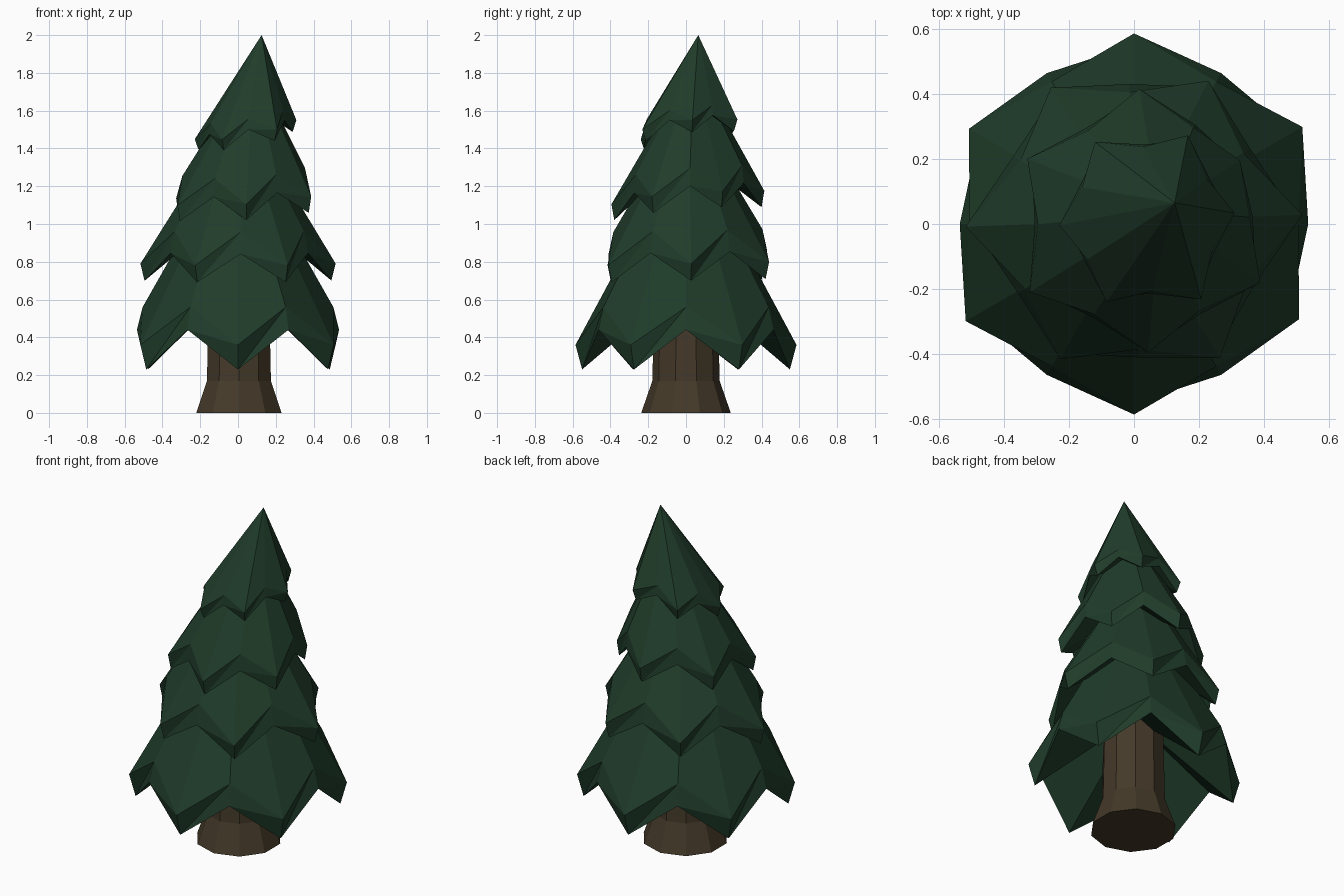
import bpy, bmesh, math

if "Cube" in bpy.data.objects:
    bpy.data.objects.remove(bpy.data.objects["Cube"])


def material(name, rgb):
    m = bpy.data.materials.new(name)
    m.diffuse_color = (*rgb, 1)
    m.use_nodes = True
    m.node_tree.nodes["Principled BSDF"].inputs["Base Color"].default_value = m.diffuse_color
    return m


green = material("needle green", (0.0140, 0.045, 0.023))
brown = material("bark brown", (0.058, 0.041, 0.022))


def make_object(name, bm, mat):
    bmesh.ops.recalc_face_normals(bm, faces=bm.faces)
    mesh = bpy.data.meshes.new(name)
    bm.to_mesh(mesh)
    bm.free()
    mesh.materials.append(mat)
    bpy.context.collection.objects.link(bpy.data.objects.new(name, mesh))


def bridge(bm, a, b, split=False):
    n = len(a)
    for i in range(n):
        j = (i + 1) % n
        if split:
            bm.faces.new((a[i], a[j], b[i]))
            bm.faces.new((a[j], b[j], b[i]))
        else:
            bm.faces.new((a[i], a[j], b[j], b[i]))


def fan(bm, ring, point):
    v = bm.verts.new(point)
    for i in range(len(ring)):
        bm.faces.new((ring[i], ring[(i + 1) % len(ring)], v))


# One skirt of six drooping points; tip and notch are (radius, z),
# reach scales the radius of each point in turn
def tier(name, centre, rot, tilt, apex, tip_out, notch_out, tip_rim, notch_rim,
         reach=(1, 1, 1, 1, 1, 1)):
    bm = bmesh.new()

    def ring(tip, notch):
        verts = []
        for i in range(12):
            r, z = notch if i % 2 else (tip[0] * reach[i // 2], tip[1])
            a = math.radians(rot + 30 * i)
            x, y = r * math.cos(a), r * math.sin(a)
            verts.append(bm.verts.new((centre[0] + x, centre[1] + y,
                                       z + tilt[0] * x + tilt[1] * y)))
        return verts

    outer = ring(tip_out, notch_out)
    rim = ring(tip_rim, notch_rim)
    fan(bm, outer, apex)
    bridge(bm, outer, rim, split=True)
    # hollow underside
    fan(bm, rim, (*centre, tip_rim[1] + 0.85 * tip_rim[0]))
    make_object(name, bm, green)


tier("lowest_branches", (0, 0), 30, (0, 0), (0, 0, 1.45),
     (0.585, 0.36), (0.505, 0.56), (0.55, 0.23), (0.535, 0.44),
     (1.02, 1, 1, 1.02, 1, 1))
tier("lower_branches", (0, 0.01), 2, (0, 0.02), (0.01, 0.01, 1.63),
     (0.507, 0.79), (0.395, 0.965), (0.485, 0.70), (0.42, 0.85),
     (1.02, 0.96, 0.95, 1.02, 0.95, 0.98))
tier("upper_branches", (0.03, 0.01), 32, (0.06, 0.09), (0.08, 0.04, 1.85),
     (0.405, 1.14), (0.325, 1.275), (0.39, 1.055), (0.335, 1.18),
     (0.86, 1, 1, 1.02, 1, 1))
tier("top_branches", (0.04, 0.015), 4, (0.18, 0.12), (0.125, 0.065, 2.0),
     (0.275, 1.50), (0.222, 1.58), (0.255, 1.44), (0.23, 1.525),
     (0.98, 1.04, 1.04, 0.98, 1.03, 1.08))

# Ten-sided trunk with a flared foot
bm = bmesh.new()
rings = []
for r, z in ((0.237, 0), (0.178, 0.17), (0.173, 0.40), (0.165, 0.75)):
    rings.append([bm.verts.new((0.005 + r * math.cos(math.radians(18 + 36 * i)),
                                r * math.sin(math.radians(18 + 36 * i)), z))
                  for i in range(10)])
for a, b in zip(rings, rings[1:]):
    bridge(bm, a, b)
bm.faces.new(rings[0])
bm.faces.new(rings[-1])
make_object("trunk", bm, brown)
